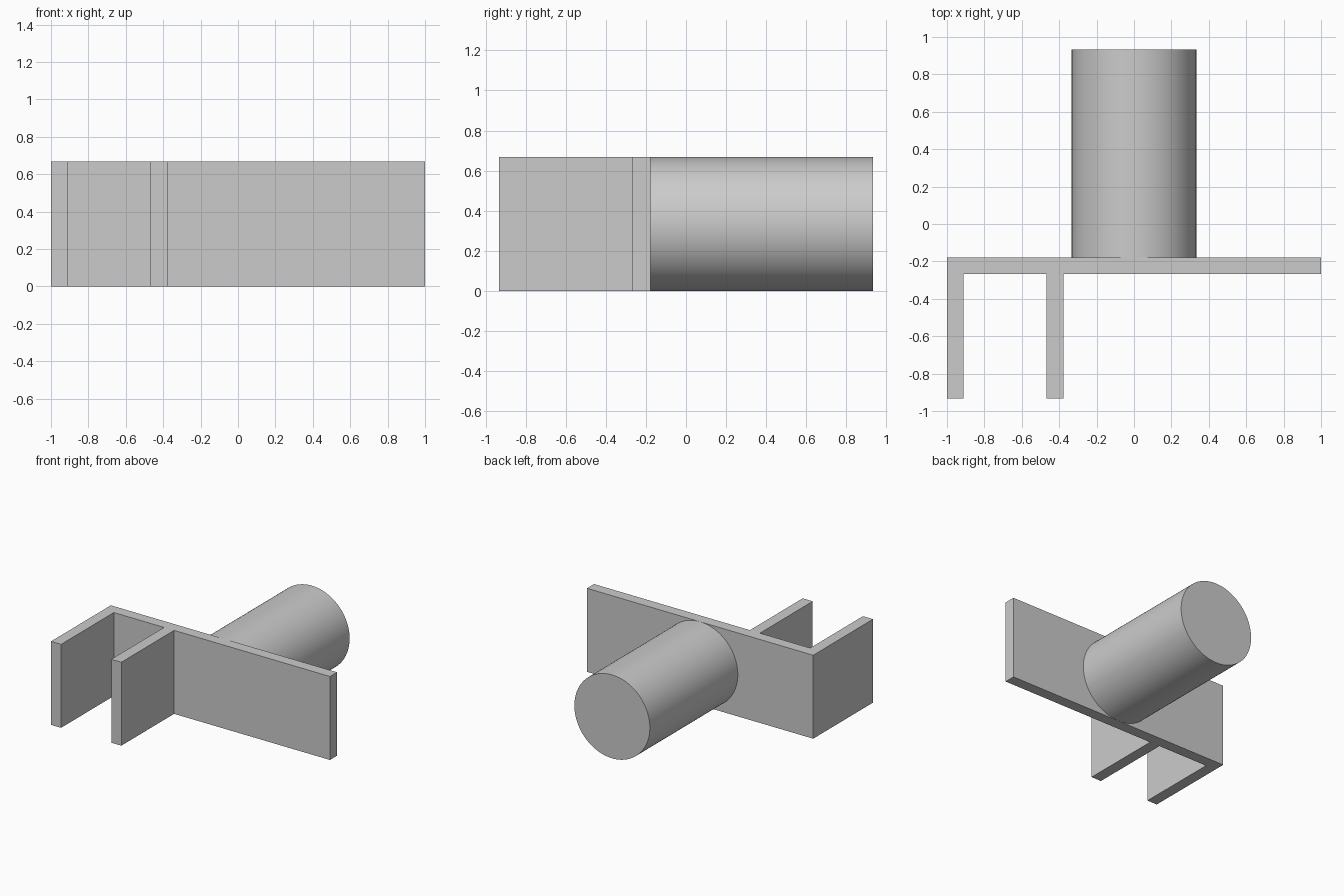
import bpy, bmesh, math
from mathutils import Matrix, Vector

if "Cube" in bpy.data.objects:
    bpy.data.objects.remove(bpy.data.objects["Cube"], do_unlink=True)

HEIGHT = 0.667
FRONT, BACK = -0.933, 0.933
PLATE_FRONT, PLATE_BACK = -0.267, -0.178

# Single light grey finish
grey = bpy.data.materials.new("light_grey")
grey.use_nodes = True
grey.diffuse_color = (0.6, 0.6, 0.6, 1)
grey.node_tree.nodes["Principled BSDF"].inputs["Base Color"].default_value = grey.diffuse_color


def add_object(name, bm):
    bmesh.ops.recalc_face_normals(bm, faces=bm.faces)
    mesh = bpy.data.meshes.new(name)
    bm.to_mesh(mesh)
    bm.free()
    mesh.materials.append(grey)
    obj = bpy.data.objects.new(name, mesh)
    bpy.context.collection.objects.link(obj)
    return obj


# Bracket: cross plate with two forward prongs, one extruded outline
outline = [(-1, FRONT), (-0.911, FRONT), (-0.911, PLATE_FRONT),
           (-0.467, PLATE_FRONT), (-0.467, FRONT), (-0.378, FRONT),
           (-0.378, PLATE_FRONT), (1, PLATE_FRONT), (1, PLATE_BACK), (-1, PLATE_BACK)]
bm = bmesh.new()
base = bm.faces.new([bm.verts.new((x, y, 0)) for x, y in outline])
top = bmesh.ops.extrude_face_region(bm, geom=[base], use_keep_orig=True)["geom"]
bmesh.ops.translate(bm, vec=Vector((0, 0, HEIGHT)),
                    verts=[g for g in top if isinstance(g, bmesh.types.BMVert)])
add_object("pronged_bracket", bm)

# Round shaft running back from the plate
bm = bmesh.new()
place = Matrix.Translation((0, (PLATE_BACK + BACK) / 2, HEIGHT / 2)) @ Matrix.Rotation(math.pi / 2, 4, "X")
bmesh.ops.create_cone(bm, cap_ends=True, segments=96, radius1=HEIGHT / 2,
                      radius2=HEIGHT / 2, depth=BACK - PLATE_BACK, matrix=place)
shaft = add_object("round_shaft", bm)
bpy.ops.object.select_all(action="DESELECT")
shaft.select_set(True)
bpy.context.view_layer.objects.active = shaft
bpy.ops.object.shade_smooth_by_angle(angle=math.radians(30))
